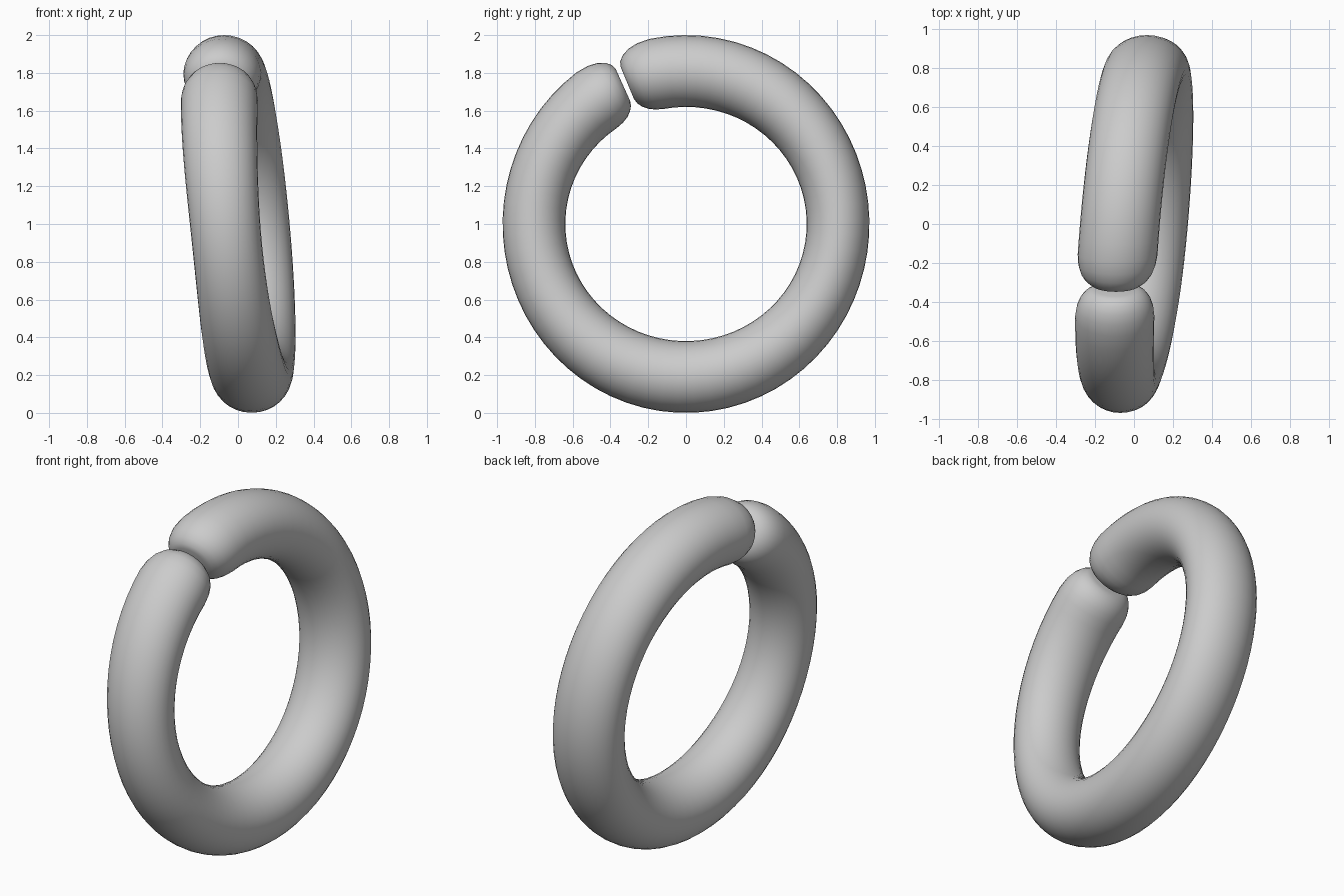
import bpy, bmesh, math

if "Cube" in bpy.data.objects:
    bpy.data.objects.remove(bpy.data.objects["Cube"])

SIDES = 32
START, END = math.radians(112.6), math.radians(114.4 - 360)

# rounded end caps: (arc distance from tip, section scale)
CAP = [(0.0, 0.5), (0.008, 0.64), (0.03, 0.78), (0.062, 0.89), (0.105, 0.965), (0.16, 1.0)]
R = 0.805


def stations():
    first = [(START - d / R, s) for d, s in CAP]
    last = [(END + d / R, s) for d, s in reversed(CAP)]
    a0, a1, n = first[-1][0], last[0][0], 64
    mid = [(a0 + (a1 - a0) * i / n, 1.0) for i in range(1, n)]
    return first + mid + last


def section(a, scale):
    c, s = math.cos(a), math.sin(a)
    # the ring leans slightly; the tube is thicker at the top and bottom
    cx = 0.085 * R * c - 0.09 * R * s
    thick = 0.166 + 0.024 * s * s
    r0 = R + 0.005 * s * s
    off = (math.degrees(a) + 170) / 40
    wide = 0.205 - 0.02 * math.exp(-off * off)
    pts = []
    for k in range(SIDES):
        t = 2 * math.pi * k / SIDES
        r = r0 + thick * scale * math.cos(t)
        pts.append((cx + wide * scale * math.sin(t), r * c, 1 + r * s))
    return pts


# open ring swept around the gap
bm = bmesh.new()
rings = [[bm.verts.new(p) for p in section(a, s)] for a, s in stations()]
for p, q in zip(rings, rings[1:]):
    for k in range(SIDES):
        j = (k + 1) % SIDES
        bm.faces.new((p[k], p[j], q[j], q[k]))
bm.faces.new(rings[0])
bm.faces.new(rings[-1])
bmesh.ops.recalc_face_normals(bm, faces=bm.faces)
for f in bm.faces:
    f.smooth = True
mesh = bpy.data.meshes.new("open_ring")
bm.to_mesh(mesh)
bm.free()
ring = bpy.data.objects.new("open_ring", mesh)
bpy.context.collection.objects.link(ring)
